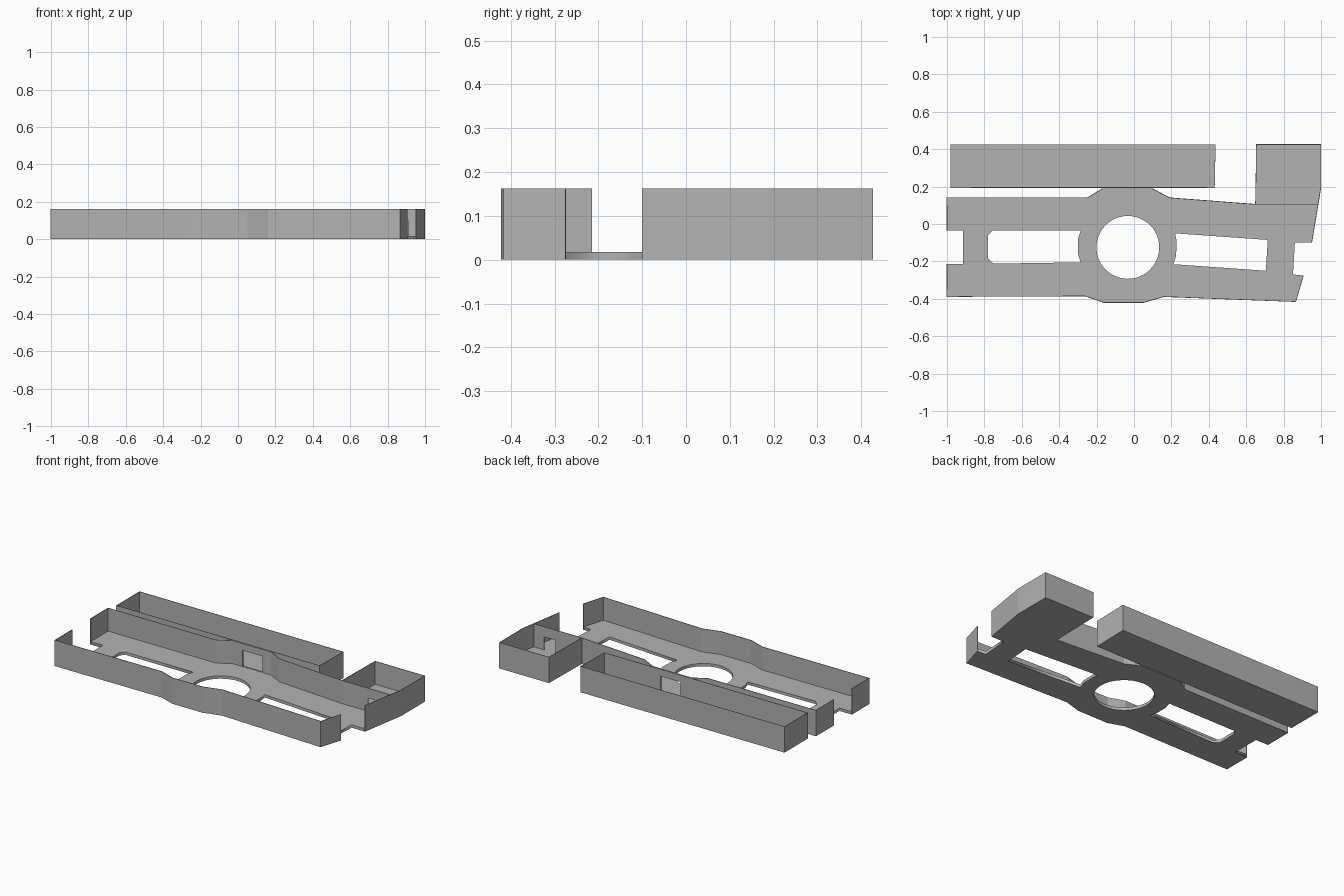
import bpy
import bmesh
import math

cube = bpy.data.objects.get("Cube")
if cube:
    bpy.data.objects.remove(cube, do_unlink=True)

HEIGHT = 0.163
FLOOR = 0.018
SHEET = 0.004

grey = bpy.data.materials.new("plain_grey")
grey.use_nodes = True
tone = (0.45, 0.45, 0.45, 1)
grey.diffuse_color = tone
grey.node_tree.nodes["Principled BSDF"].inputs["Base Color"].default_value = tone


def plate(name, *loops):
    """Flat slab bounded by the first loop, pierced by the others."""
    curve = bpy.data.curves.new(name, "CURVE")
    curve.dimensions = "2D"
    curve.fill_mode = "BOTH"
    curve.extrude = FLOOR / 2
    for loop in loops:
        spline = curve.splines.new("POLY")
        spline.points.add(len(loop) - 1)
        for point, (x, y) in zip(spline.points, loop):
            point.co = (x, y, 0, 1)
        spline.use_cyclic_u = True
    obj = bpy.data.objects.new(name, curve)
    bpy.context.collection.objects.link(obj)
    obj.location.z = FLOOR / 2
    curve.materials.append(grey)
    bpy.ops.object.select_all(action="DESELECT")
    obj.select_set(True)
    bpy.context.view_layer.objects.active = obj
    bpy.ops.object.convert(target="MESH")


def wall(name, path, lintels=None, closed=False):
    """Upright sheet along a path; lintels maps a segment to its underside."""
    bm = bmesh.new()
    ends = path[1:] + path[:1] if closed else path[1:]
    for i, (a, b) in enumerate(zip(path, ends)):
        low = (lintels or {}).get(i, 0)
        bm.faces.new([bm.verts.new((*p, z)) for p, z in
                      ((a, low), (b, low), (b, HEIGHT), (a, HEIGHT))])
    bmesh.ops.remove_doubles(bm, verts=bm.verts, dist=0.0001)
    mesh = bpy.data.meshes.new(name)
    bm.to_mesh(mesh)
    bm.free()
    mesh.materials.append(grey)
    obj = bpy.data.objects.new(name, mesh)
    bpy.context.collection.objects.link(obj)
    solid = obj.modifiers.new("thickness", "SOLIDIFY")
    solid.thickness = SHEET
    solid.offset = 0


# Runs shared by the floor outline and the upright walls
front = [(-1, -0.215), (-1, -0.388), (-0.26, -0.385), (-0.16, -0.42),
         (0.05, -0.42), (0.16, -0.388), (0.865, -0.415), (0.905, -0.275)]
back_left = [(-1, -0.035), (-1, 0.14), (-0.25, 0.14), (-0.17, 0.188)]
back_right = [(0.10, 0.188), (0.19, 0.14), (0.65, 0.105)]
bin_side = [(0.655, 0.425), (0.998, 0.425), (0.998, 0.19), (0.95, -0.10)]

# Main floor with its round and slotted openings
outline = (back_left + back_right + bin_side + [(0.86, -0.10), (0.85, -0.27)]
           + front[::-1] + [(-0.915, -0.215), (-0.915, -0.035)])
round_hole = [(-0.033 + 0.168 * math.cos(math.tau * i / 48),
               -0.125 + 0.168 * math.sin(math.tau * i / 48)) for i in range(48)]
left_slot = [(-0.78, -0.06), (-0.755, -0.035), (-0.285, -0.035), (-0.3, -0.08),
             (-0.3, -0.16), (-0.285, -0.205), (-0.75, -0.212), (-0.78, -0.185)]
right_slot = [(0.22, -0.05), (0.715, -0.085), (0.705, -0.25), (0.21, -0.215),
              (0.225, -0.17), (0.228, -0.09)]
plate("tray_floor", outline, round_hole, left_slot, right_slot)

# Tray walls, with a doorway in the back and one into the corner bin
wall("front_wall", front)
wall("back_wall", back_left + [(-0.10, 0.188), (0.04, 0.188)] + back_right
     + [(0.83, 0.105), (0.91, 0.105), (0.984, 0.105)], {4: 0.12, 9: 0.1})
wall("corner_bin_wall", back_right[-1:] + bin_side)

# Long box behind the tray
box = [(-0.98, 0.195), (-0.10, 0.195), (0.04, 0.195), (0.43, 0.195),
       (0.435, 0.423), (-0.98, 0.423)]
plate("long_box_floor", box)
wall("long_box_wall", box, {1: 0.12}, closed=True)
